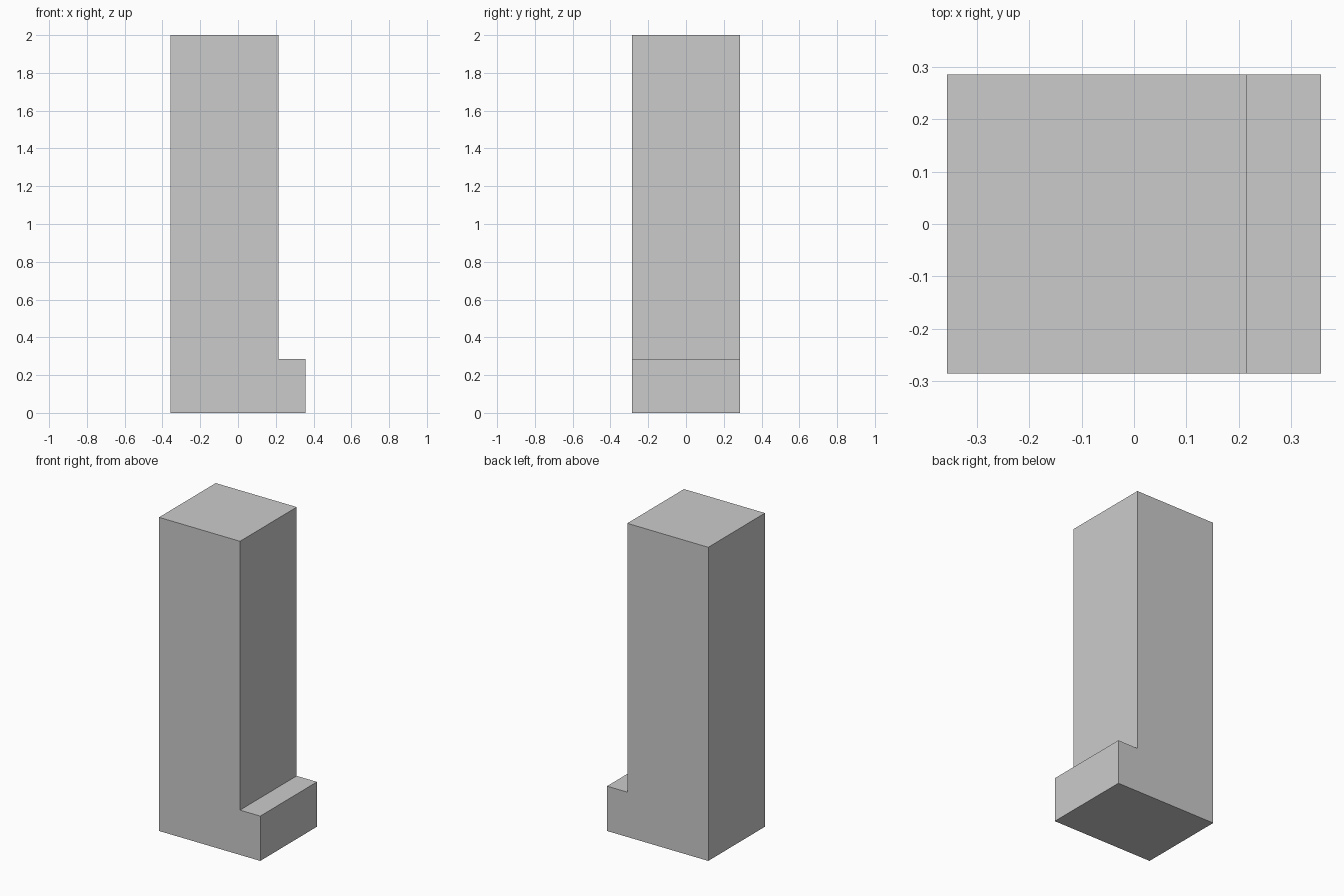
import bpy, bmesh

if "Cube" in bpy.data.objects:
    bpy.data.objects.remove(bpy.data.objects["Cube"])

U = 1 / 7                       # module: 14 units tall, 5 wide, 4 deep
HALF_X, HALF_Y = 2.5 * U, 2 * U

# L-shaped side profile (x, z): tall column with a low step on the right
profile = [(-HALF_X, 0), (HALF_X, 0), (HALF_X, 2 * U),
           (1.5 * U, 2 * U), (1.5 * U, 14 * U), (-HALF_X, 14 * U)]

# Extrude the profile from front to back
bm = bmesh.new()
face = bm.faces.new([bm.verts.new((x, -HALF_Y, z)) for x, z in profile])
result = bmesh.ops.extrude_face_region(bm, geom=[face], use_keep_orig=True)
back = [g for g in result["geom"] if isinstance(g, bmesh.types.BMVert)]
bmesh.ops.translate(bm, verts=back, vec=(0, 2 * HALF_Y, 0))
bmesh.ops.recalc_face_normals(bm, faces=bm.faces[:])

mesh = bpy.data.meshes.new("stepped_column")
bm.to_mesh(mesh)
bm.free()
column = bpy.data.objects.new("stepped_column", mesh)
bpy.context.collection.objects.link(column)
